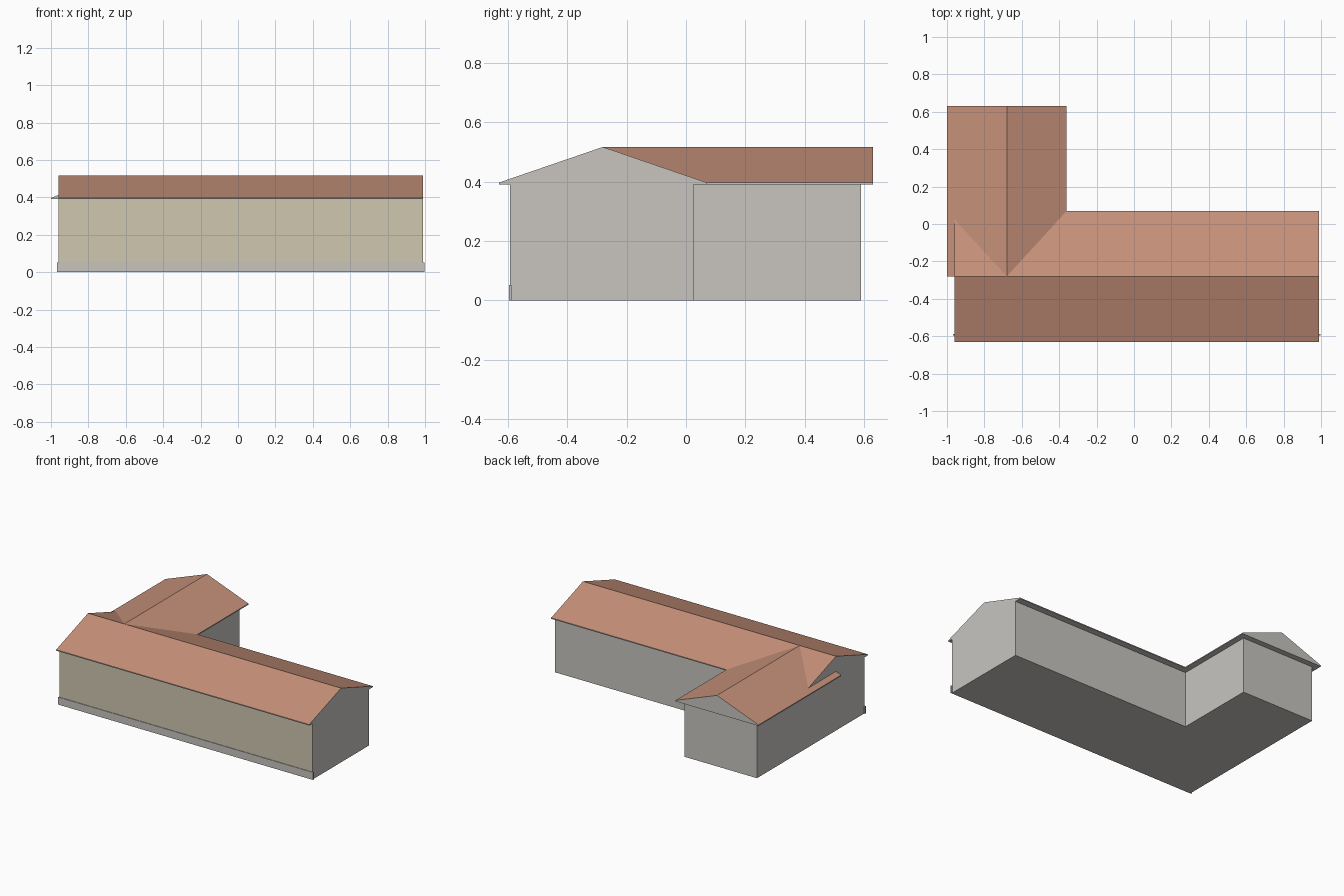
import bpy, bmesh
from mathutils import Vector

if "Cube" in bpy.data.objects:
    bpy.data.objects.remove(bpy.data.objects["Cube"])


def material(name, rgb):
    m = bpy.data.materials.new(name)
    m.diffuse_color = (*rgb, 1)
    m.use_nodes = True
    m.node_tree.nodes["Principled BSDF"].inputs["Base Color"].default_value = m.diffuse_color
    return m


ROOF = material("roof_tile", (0.56, 0.28, 0.19))
CREAM = material("cream_render", (0.62, 0.57, 0.43))
GREY = material("grey_wall", (0.58, 0.56, 0.53))


def extrude(name, profile, axis, start, end, paint=None):
    """Extrude a 2D (across, z) profile along x or y; paint(face) picks a material slot."""
    bm = bmesh.new()
    place = (lambda a, z: (start, a, z)) if axis == "x" else (lambda a, z: (a, start, z))
    face = bm.faces.new([bm.verts.new(place(a, z)) for a, z in profile])
    result = bmesh.ops.extrude_face_region(bm, geom=[face], use_keep_orig=True)
    moved = [v for v in result["geom"] if isinstance(v, bmesh.types.BMVert)]
    step = Vector((end - start, 0, 0) if axis == "x" else (0, end - start, 0))
    bmesh.ops.translate(bm, verts=moved, vec=step)
    bmesh.ops.recalc_face_normals(bm, faces=bm.faces)
    bm.normal_update()
    if paint:
        for f in bm.faces:
            f.material_index = paint(f)
    mesh = bpy.data.meshes.new(name)
    bm.to_mesh(mesh)
    bm.free()
    for m in (GREY, ROOF, CREAM):
        mesh.materials.append(m)
    obj = bpy.data.objects.new(name, mesh)
    bpy.context.collection.objects.link(obj)
    return obj


WALL_TOP, EAVE, RIDGE = 0.39, 0.397, 0.517


def roof_profile(centre, half):
    return [(centre - half, WALL_TOP), (centre + half, WALL_TOP),
            (centre + half, EAVE), (centre, RIDGE), (centre - half, EAVE)]


def paint_roof(f):
    # slopes and eave edges are tiled; gables and soffits stay plain
    return 1 if f.normal.z > 0.1 else 0


def paint_main(f):
    c = f.calc_center_median()
    if f.normal.y < -0.9 and c.z < 0.3:
        return 2
    return paint_roof(f)


# main wing: walls and roof share one flush gable profile
main = [(-0.593, 0), (0.025, 0), (0.025, WALL_TOP)]
main += roof_profile(-0.28, 0.35)[1:] + [(-0.63, WALL_TOP), (-0.593, WALL_TOP)]
extrude("main_wing", main, "x", -0.96, 0.99, paint_main)

# rear wing walls
extrude("rear_wing_walls", [(-0.96, 0), (-0.4, 0), (-0.4, WALL_TOP), (-0.96, WALL_TOP)],
        "y", 0.025, 0.59)

# rear wing roof, running into the main ridge
extrude("rear_wing_roof", roof_profile(-0.68, 0.32), "y", -0.28, 0.63, paint_roof)

# plinth strip along the front
extrude("front_plinth", [(-0.597, 0), (-0.588, 0), (-0.588, 0.052), (-0.597, 0.052)],
        "x", -0.967, 0.997)
